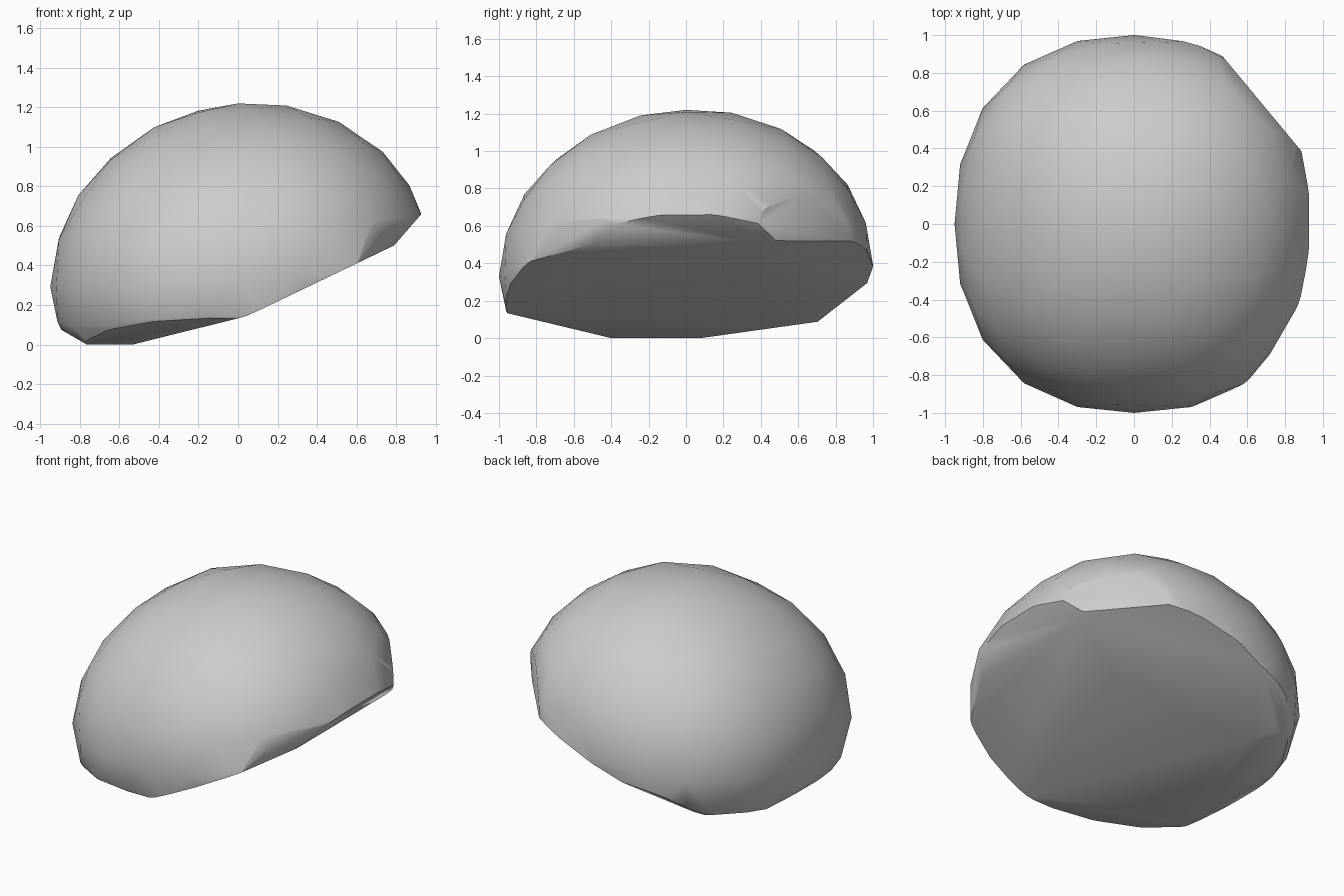
import bpy, bmesh
from mathutils import Vector

if "Cube" in bpy.data.objects:
    bpy.data.objects.remove(bpy.data.objects["Cube"], do_unlink=True)

# Grey stone
stone = bpy.data.materials.new("stone_grey")
stone.use_nodes = True
stone.diffuse_color = (0.6, 0.6, 0.6, 1)
stone.node_tree.nodes["Principled BSDF"].inputs["Base Color"].default_value = stone.diffuse_color


def pebble_point(p, power=2.3):
    """Move a point of a unit sphere onto the slightly squarish, leaning dome."""
    radius = p.xy.length
    swell = 1
    if radius > 0.001:
        swell = (abs(p.x / radius) ** power + abs(p.y / radius) ** power) ** (-1 / power)
    x = p.x * swell * (0.97 if p.x > 0 else 0.95)
    y = p.y * swell
    z = p.z * (0.86 if p.z > 0 else 0.7)
    return Vector((x, y, z + 0.36 + 0.07 * x + 0.03 * y))


bm = bmesh.new()
bmesh.ops.create_icosphere(bm, subdivisions=3, radius=1)
for v in bm.verts:
    v.co = pebble_point(v.co)


def slice_off(point, normal):
    """Remove everything on the normal's side and cap the cut."""
    geom = bm.verts[:] + bm.edges[:] + bm.faces[:]
    bmesh.ops.bisect_plane(bm, geom=geom, dist=0.0001, plane_co=point,
                           plane_no=Vector(normal).normalized(), clear_outer=True)
    rim = [e for e in bm.edges if e.is_boundary]
    if rim:
        bmesh.ops.holes_fill(bm, edges=rim, sides=0)


cuts = [
    # tilted underside, steeper towards the left end
    ((0, 0, 0.18), (0.3, 0.05, -1)),
    ((0.35, 0, 0.29), (0.48, 0, -1)),
    ((0.78, 0, 0.49), (1.15, 0, -1)),
    # chipped left end
    ((0.94, 0, 0.7), (1, 0, 0)),
    ((0.75, 0.55, 0.7), (0.77, 0.64, 0)),
    ((0.83, -0.5, 0.62), (0.9, -0.43, -0.3)),
    # bevels along the back
    ((0, 0.4, 0.045), (0, 0.14, -1)),
    ((0, 0.72, 0.1), (0, 0.78, -1)),
    ((0.36, 0.93, 0.49), (0.37, 0.3, -1)),
    # bevels along the front and right, and the resting spot
    ((0, -0.4, 0), (0, -0.24, -1)),
    ((-0.8, 0, 0.02), (-0.58, 0, -1)),
    ((0, 0, 0), (0, 0, -1)),
]
for point, normal in cuts:
    slice_off(point, normal)
bmesh.ops.remove_doubles(bm, verts=bm.verts, dist=0.01)
bmesh.ops.recalc_face_normals(bm, faces=bm.faces)

# Stone object
mesh = bpy.data.meshes.new("half_pebble")
bm.to_mesh(mesh)
bm.free()
mesh.materials.append(stone)
pebble = bpy.data.objects.new("half_pebble", mesh)
bpy.context.collection.objects.link(pebble)
bpy.context.view_layer.objects.active = pebble
pebble.select_set(True)
bpy.ops.object.shade_smooth_by_angle(angle=0.6)
